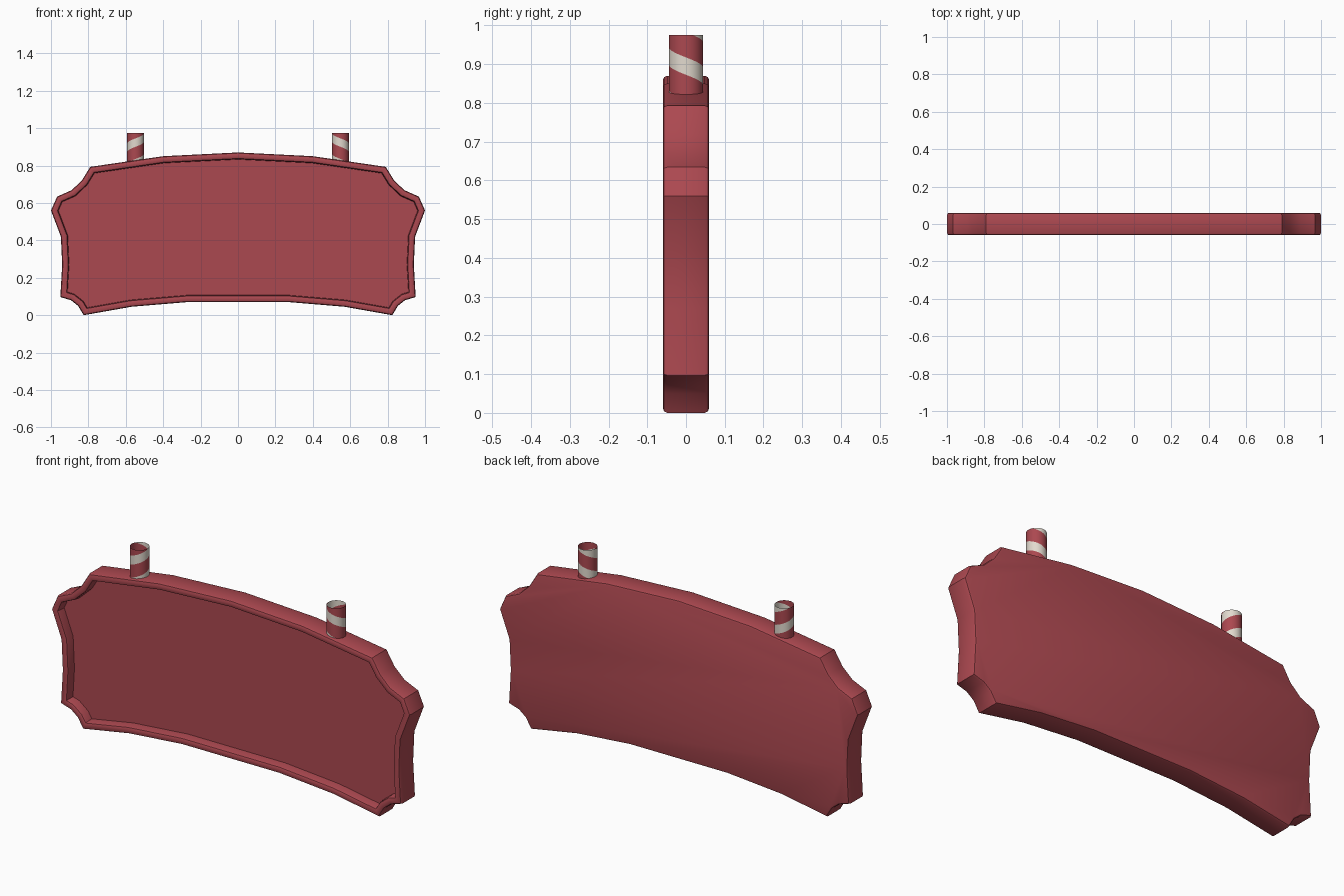
import bpy, bmesh, math
from mathutils import Vector

if "Cube" in bpy.data.objects:
    bpy.data.objects.remove(bpy.data.objects["Cube"])


def material(name, rgb):
    m = bpy.data.materials.new(name)
    m.diffuse_color = (*rgb, 1)
    m.use_nodes = True
    m.node_tree.nodes["Principled BSDF"].inputs["Base Color"].default_value = m.diffuse_color
    return m


red = material("muted red", (0.41, 0.065, 0.08))
cream = material("cream", (0.76, 0.70, 0.62))


def finish(bm, name, mats, angle):
    me = bpy.data.meshes.new(name)
    bm.to_mesh(me)
    bm.free()
    for m in mats:
        me.materials.append(m)
    ob = bpy.data.objects.new(name, me)
    bpy.context.collection.objects.link(ob)
    bpy.ops.object.select_all(action='DESELECT')
    ob.select_set(True)
    bpy.context.view_layer.objects.active = ob
    bpy.ops.object.shade_smooth_by_angle(angle=math.radians(angle))
    return ob


# Right half of the board outline, top centre to bottom centre (x, z)
half = [(0, .87), (.40, .85), (.79, .793), (.835, .72), (.89, .668), (.967, .634),
        (1, .56), (.947, .42), (.94, .27), (.95, .097), (.893, .08), (.855, .05),
        (.825, 0), (.57, .045), (.27, .07)]
outline = [Vector(p) for p in half] + [Vector((-x, z)) for x, z in reversed(half[1:])]


def inset(pts, d):
    """Mitred inward offset of a clockwise outline."""
    out = []
    for i, p in enumerate(pts):
        e1 = (p - pts[i - 1]).normalized()
        e2 = (pts[(i + 1) % len(pts)] - p).normalized()
        n1, n2 = Vector((e1.y, -e1.x)), Vector((e2.y, -e2.x))
        out.append(p + (n1 + n2) * (d / (1 + n1.dot(n2))))
    return out


# Board with rounded rim and recessed front: rings of (inset, y)
profile = [(.012, .06), (.004, .057), (0, .049), (0, -.049), (.004, -.057), (.012, -.06),
           (.025, -.06), (.032, -.057), (.035, -.049), (.037, -.012)]
bm = bmesh.new()
rings = [[bm.verts.new((p.x, y, p.y)) for p in inset(outline, d)] for d, y in profile]
n = len(outline)
for a, b in zip(rings, rings[1:]):
    for i in range(n):
        j = (i + 1) % n
        bm.faces.new((a[i], a[j], b[j], b[i]))
bm.faces.new(rings[0])
bm.faces.new(rings[-1])
bmesh.ops.recalc_face_normals(bm, faces=bm.faces)
finish(bm, "sign_board", [red], 35)


# Open striped posts: grid rows follow the helix and are clamped to the ends
def post(name, side):
    z0, z1, r, pitch, white, cols = .80, .975, .0445, .11, .045, 32
    levels = []
    for k in range(-3, 5):
        c = .895 + k * pitch
        levels += [(c - white / 2, 1), (c + white / 2, 0)]
    bm = bmesh.new()
    grid = []
    for i in range(cols + 1):
        a = 2 * math.pi * i / cols
        x, y = side * (.548 + r * math.cos(a)), r * math.sin(a)
        drop = pitch * i / cols
        grid.append([bm.verts.new((x, y, min(z1, max(z0, z - drop)))) for z, _ in levels])
    for i in range(cols):
        for k in range(len(levels) - 1):
            q = (grid[i][k], grid[i + 1][k], grid[i + 1][k + 1], grid[i][k + 1])
            if max(v.co.z for v in q) - min(v.co.z for v in q) < 1e-6:
                continue
            f = bm.faces.new(q if side > 0 else q[::-1])
            f.material_index = levels[k][1]
    bmesh.ops.remove_doubles(bm, verts=bm.verts, dist=1e-5)
    bmesh.ops.delete(bm, geom=[v for v in bm.verts if not v.link_faces], context='VERTS')
    finish(bm, name, [red, cream], 40)


post("right_striped_post", 1)
post("left_striped_post", -1)
